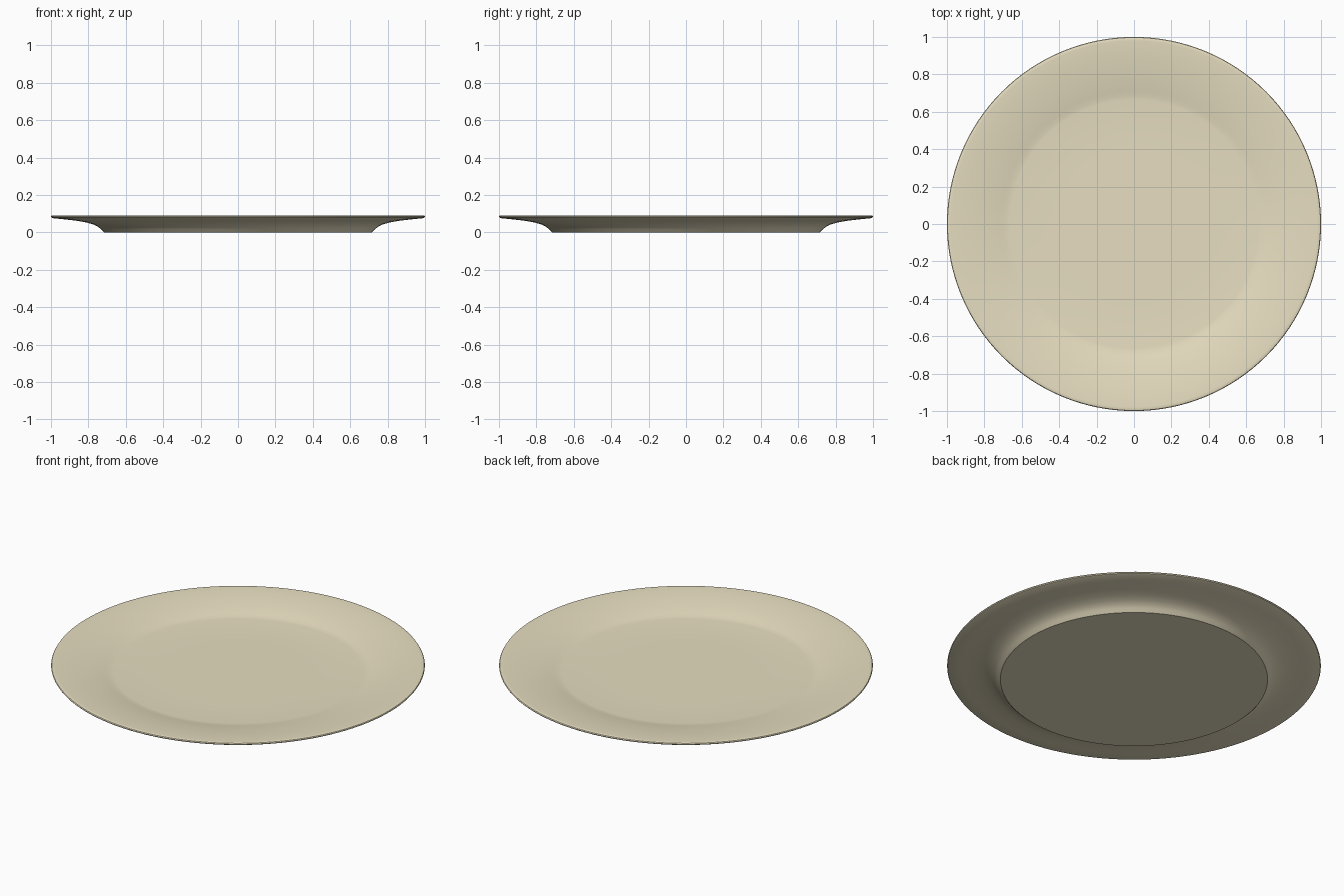
import bpy, bmesh, math

if "Cube" in bpy.data.objects:
    bpy.data.objects.remove(bpy.data.objects["Cube"])

# Plate half-profile (radius, height): underside, rounded rim, upper surface
profile = [
    (0.0, 0.0), (0.40, 0.0), (0.715, 0.0), (0.722, 0.006), (0.733, 0.018), (0.75, 0.031),
    (0.775, 0.043), (0.81, 0.053), (0.86, 0.062), (0.92, 0.069), (0.99, 0.076),
    (0.997, 0.079), (1.0, 0.084), (0.997, 0.089), (0.99, 0.091), (0.98, 0.091),
    (0.92, 0.087), (0.86, 0.081), (0.80, 0.073), (0.75, 0.065), (0.71, 0.057),
    (0.685, 0.052), (0.665, 0.050), (0.40, 0.050), (0.0, 0.050),
]

# Spin the profile into a closed solid
bm = bmesh.new()
verts = [bm.verts.new((r, 0, z)) for r, z in profile]
edges = [bm.edges.new(pair) for pair in zip(verts, verts[1:])]
bmesh.ops.spin(bm, geom=verts + edges, cent=(0, 0, 0), axis=(0, 0, 1),
               angle=2 * math.pi, steps=128)
bmesh.ops.remove_doubles(bm, verts=bm.verts, dist=1e-4)
bmesh.ops.recalc_face_normals(bm, faces=bm.faces)
mesh = bpy.data.meshes.new("plate")
bm.to_mesh(mesh)
bm.free()
plate = bpy.data.objects.new("plate", mesh)
bpy.context.collection.objects.link(plate)

# Cream glaze
glaze = bpy.data.materials.new("cream_glaze")
glaze.diffuse_color = (0.80, 0.73, 0.53, 1)
glaze.use_nodes = True
glaze.node_tree.nodes["Principled BSDF"].inputs["Base Color"].default_value = glaze.diffuse_color
mesh.materials.append(glaze)

# Smooth shading with a crisp foot edge
bpy.context.view_layer.objects.active = plate
plate.select_set(True)
bpy.ops.object.shade_smooth_by_angle(angle=math.radians(35))
